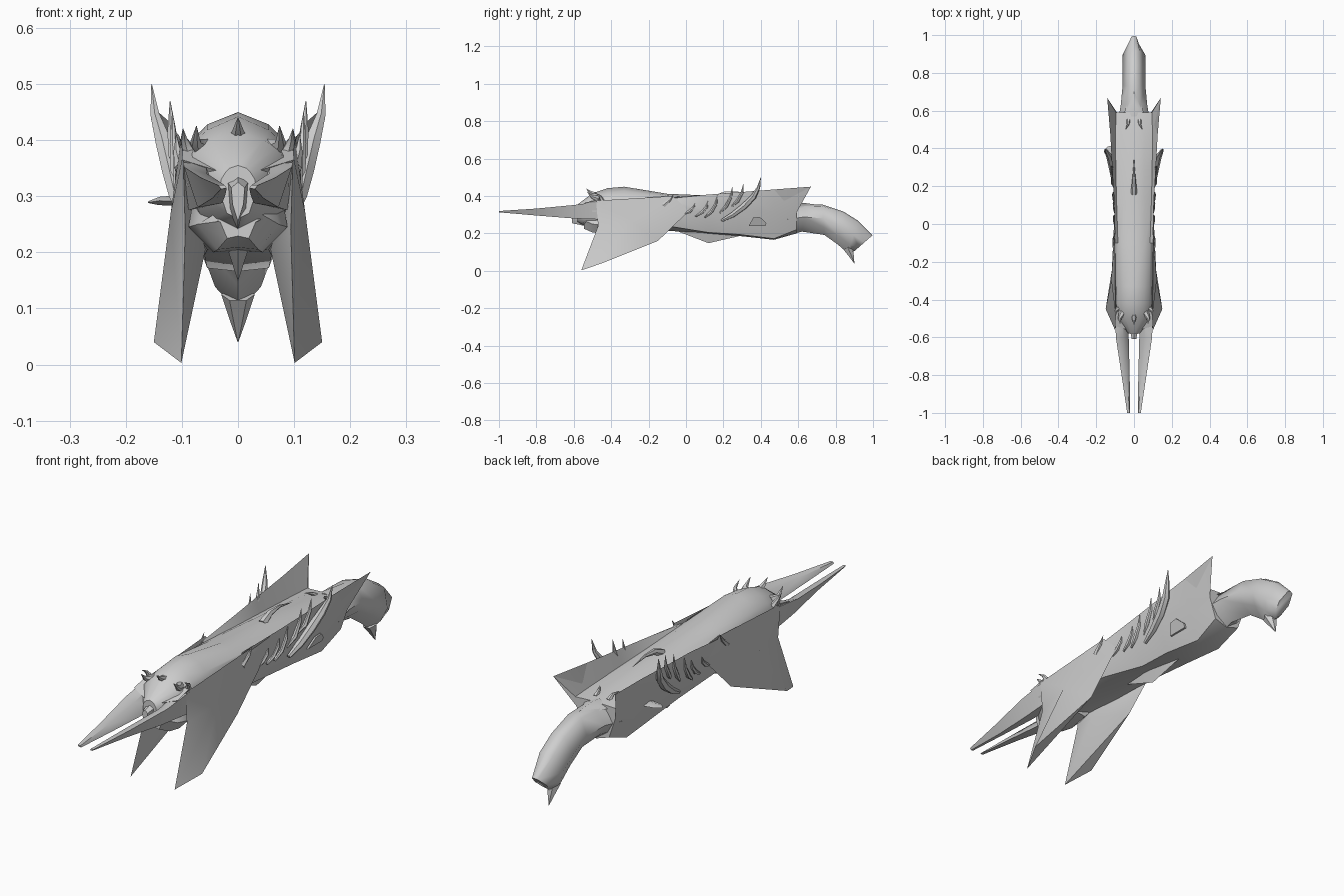
import bpy, bmesh, math
from mathutils import Vector

mat = bpy.data.materials.new("bone grey")
mat.diffuse_color = (0.62, 0.62, 0.62, 1)


def finish(name, bm):
    bmesh.ops.remove_doubles(bm, verts=bm.verts, dist=0.0001)
    bmesh.ops.recalc_face_normals(bm, faces=bm.faces)
    me = bpy.data.meshes.new(name)
    bm.to_mesh(me)
    bm.free()
    me.materials.append(mat)
    ob = bpy.data.objects.new(name, me)
    bpy.context.collection.objects.link(ob)
    return ob


def loft(name, rings, side=1):
    """Skin closed rings of equal length and cap both ends."""
    bm = bmesh.new()
    vs = [[bm.verts.new((p[0] * side, p[1], p[2])) for p in r] for r in rings]
    n = len(vs[0])
    for a, b in zip(vs, vs[1:]):
        for i in range(n):
            j = (i + 1) % n
            bm.faces.new((a[i], a[j], b[j], b[i]))
    bm.faces.new(vs[0])
    bm.faces.new(vs[-1])
    return finish(name, bm)


def mirrored_ring(half):
    """Half ring from top centre to bottom centre, completed across x."""
    return half + [(-x, y, z) for x, y, z in half[-2:0:-1]]


def spike(name, path, r, side=1, n=6, leaf=False):
    """Curved horn tapering along the path; a leaf swells before its tip."""
    pts = [Vector(p) for p in path]
    rings = []
    for i, p in enumerate(pts):
        d = pts[min(i + 1, len(pts) - 1)] - pts[max(i - 1, 0)]
        q = d.to_track_quat('Z', 'Y')
        t = i / (len(pts) - 1)
        f = math.sin(math.pi * (0.15 + 0.85 * t)) if leaf else 1 - t
        rad = max(r * f, 0.0006)
        rings.append([p + q @ Vector((rad * math.cos(2 * math.pi * k / n),
                                      rad * math.sin(2 * math.pi * k / n), 0))
                      for k in range(n)])
    return loft(name, rings, side)


def solid(name, verts, faces, side=1):
    bm = bmesh.new()
    vs = [bm.verts.new((x * side, y, z)) for x, y, z in verts]
    for f in faces:
        bm.faces.new([vs[i] for i in f])
    return finish(name, bm)


# Hull: y, top z, crown, gutter, rim, flank and belly (x, z), keel z
hull = [
    (-0.58, .355, (.015, .35), (.022, .343), (.03, .33), (.03, .30), (.02, .27), .26),
    (-0.50, .415, (.045, .40), (.068, .385), (.085, .365), (.09, .32), (.06, .25), .22),
    (-0.42, .442, (.055, .418), (.08, .395), (.094, .37), (.097, .32), (.08, .25), .222),
    (-0.33, .45, (.055, .428), (.082, .40), (.096, .375), (.10, .32), (.085, .25), .225),
    (-0.10, .412, (.06, .402), (.085, .39), (.10, .385), (.102, .32), (.08, .24), .215),
    (0.12, .403, (.055, .392), (.092, .372), (.105, .408), (.103, .32), (.055, .205), .198),
    (0.28, .39, (.055, .38), (.096, .362), (.115, .42), (.103, .32), (.06, .195), .187),
    (0.47, .37, (.055, .365), (.098, .352), (.125, .435), (.108, .32), (.055, .172), .166),
    (0.59, .352, (.05, .35), (.095, .348), (.142, .45), (.09, .31), (.06, .22), .20),
]
rings = []
for y, top, crown, gutter, rim, flank, belly, keel in hull:
    ry = 0.668 if y > 0.55 else y      # rim runs on into the rear corners
    rings.append(mirrored_ring([(0, y, top), (crown[0], y, crown[1]),
                                (gutter[0], y, gutter[1]),
                                (rim[0], ry, rim[1]), (flank[0], y, flank[1]),
                                (belly[0], y, belly[1]), (0, y, keel)]))
loft("hull", rings)
# Thin fin under the hull
solid("keel_fin", [(0, -.08, .225), (-.02, .12, .21), (.02, .12, .21),
                   (0, .12, .148), (0, .29, .187)],
      [(0, 1, 3), (0, 3, 2), (1, 4, 3), (2, 3, 4), (0, 2, 4, 1)])

# Tail: y and z of the top edge, y and z of the lower edge, half width
tail = [(.54, .345, .54, .19, .085), (.64, .352, .62, .21, .07),
        (.73, .354, .74, .192, .06), (.84, .318, .81, .142, .06),
        (.92, .268, .865, .095, .06), (.997, .19, .90, .105, .026)]
rings = []
for ty, tz, by, bz, w in tail:
    def mid(t):
        return by + (ty - by) * t, bz + (tz - bz) * t
    rings.append(mirrored_ring([(0, ty, tz), (w * .5, *mid(.95)), (w, *mid(.55)),
                                (w * .68, *mid(.25)), (0, by, bz)]))
loft("tail", rings)
spike("tail_hook", [(0, .865, .125), (0, .885, .08), (0, .90, .04)], .03)

# Jaw plate below the prongs, sloping down to a blunt lip
loft("jaw", [mirrored_ring([(0, y, a), (w, y, a + .01), (w * 1.1, y, b + .045),
                            (w * .55, y, b), (0, y, b + .004)])
             for y, a, b, w in ((-.545, .245, .225, .035), (-.50, .265, .205, .066),
                                (-.45, .285, .20, .08), (-.36, .29, .215, .075))])
# Snout and crown spikes on the centre line
loft("snout", [mirrored_ring([(0, y, a), (w, y, a - .01), (w * .8, y, b + .03), (0, y, b)])
               for y, a, b, w in ((-.61, .325, .255, .012), (-.54, .345, .24, .025),
                                  (-.46, .35, .24, .03))])
spike("crown_spike", [(0, -.47, .40), (0, -.51, .42), (0, -.535, .44)], .018)

# Bone crescent on the deck
spike("deck_crescent", [(0, .16, .39), (0, .21, .415), (0, .27, .42), (0, .35, .405)], .018)
# Pointed cowl over the tail root
solid("tail_cowl", [(-.06, .57, .335), (.06, .57, .335), (0, .57, .36),
                    (0, .64, .362), (0, .73, .35)],
      [(0, 1, 2), (0, 2, 3), (2, 1, 3), (0, 3, 4), (3, 1, 4), (1, 0, 4)])

for side, tag in ((1, "right"), (-1, "left")):
    # Long front prong with slanted diamond section
    loft("prong_" + tag, [
        [(.03, -.46, .29), (.06, -.46, .37), (.10, -.46, .37), (.088, -.46, .275)],
        [(.028, -.60, .288), (.055, -.60, .34), (.096, -.60, .352), (.072, -.60, .28)],
        [(.023, -.80, .301), (.036, -.80, .328), (.066, -.80, .333), (.046, -.80, .296)],
        [(.02, -1.0, .314), (.024, -1.0, .32), (.036, -1.0, .32), (.03, -1.0, .313)],
    ], side)
    # Brow over the prong root
    loft("brow_" + tag, [
        [(.02, -.55, .325), (.035, -.56, .345), (.035, -.50, .375), (.02, -.48, .35)],
        [(.08, -.53, .34), (.10, -.54, .365), (.098, -.45, .385), (.08, -.44, .35)],
    ], side)
    # Downswept wing: thin wedge with outer, inner and top panels
    solid("wing_" + tag, [
        (.101, -.56, .003), (.15, -.45, .04), (.102, -.15, .16), (.094, -.47, .24),
        (.098, -.48, .375), (.102, -.07, .40), (.105, .015, .32), (.12, -.30, .27),
        (.058, -.34, .205), (.08, -.15, .22)],
        [(0, 1, 7, 3), (1, 2, 7), (2, 6, 7), (6, 5, 7), (5, 4, 7), (4, 3, 7),
         (0, 3, 8), (0, 8, 2), (0, 2, 1), (8, 9, 2), (2, 9, 6), (9, 5, 6),
         (3, 4, 8), (4, 5, 9, 8)], side)
    # Large flank horns, curved up and back
    spike("great_horn_" + tag, [(.10, .19, .268), (.108, .25, .30), (.118, .31, .345),
                                (.132, .36, .395), (.148, .388, .445), (.154, .40, .50)],
          .018, side, leaf=True)
    for i, (y, z, h, x) in enumerate([(-.02, .30, .06, .103), (.05, .29, .085, .104),
                                      (.10, .285, .12, .107), (.18, .31, .14, .113),
                                      (.24, .34, .13, .117)]):
        spike("flank_horn_%s_%d" % (tag, i),
              [(.098, y, z), (x - .002, y + .035, z + h * .25),
               (x + .001, y + .06, z + h * .6), (x + .004, y + .068, z + h)],
              .010, side, leaf=True)
    # Spikes at the head and wing root
    spike("head_horn_" + tag, [(.06, -.47, .385), (.076, -.50, .395), (.074, -.53, .425)],
          .02, side)
    spike("temple_horn_" + tag, [(.085, -.45, .375), (.096, -.46, .40), (.098, -.49, .42)],
          .014, side)
    spike("wing_root_spike_" + tag, [(.10, -.12, .35), (.108, -.085, .38), (.11, -.065, .41)],
          .014, side)
    # Small deck fang ahead of the cowl
    spike("deck_fang_" + tag, [(.03, .55, .35), (.032, .525, .368), (.045, .50, .375)],
          .012, side)

# Hatch plate on the right flank
outline = [(.335, .24), (.36, .285), (.395, .288), (.43, .255), (.425, .24)]
loft("hatch", [[(x - (.27 - z) * .42, y, z) for y, z in outline] for x in (.092, .1)])
# Single side blade on the left flank
loft("side_blade", [
    [(-.09, .35, .29), (-.09, .38, .303), (-.09, .42, .295), (-.09, .38, .283)],
    [(-.14, .36, .292), (-.14, .38, .299), (-.14, .41, .295), (-.14, .38, .284)],
    [(-.16, .378, .289), (-.16, .38, .291), (-.16, .385, .29), (-.16, .38, .288)]])

# Smooth shading with crisp edges
for ob in bpy.context.collection.objects:
    ob.select_set(True)
    bpy.context.view_layer.objects.active = ob
bpy.ops.object.shade_smooth_by_angle(angle=math.radians(50))
